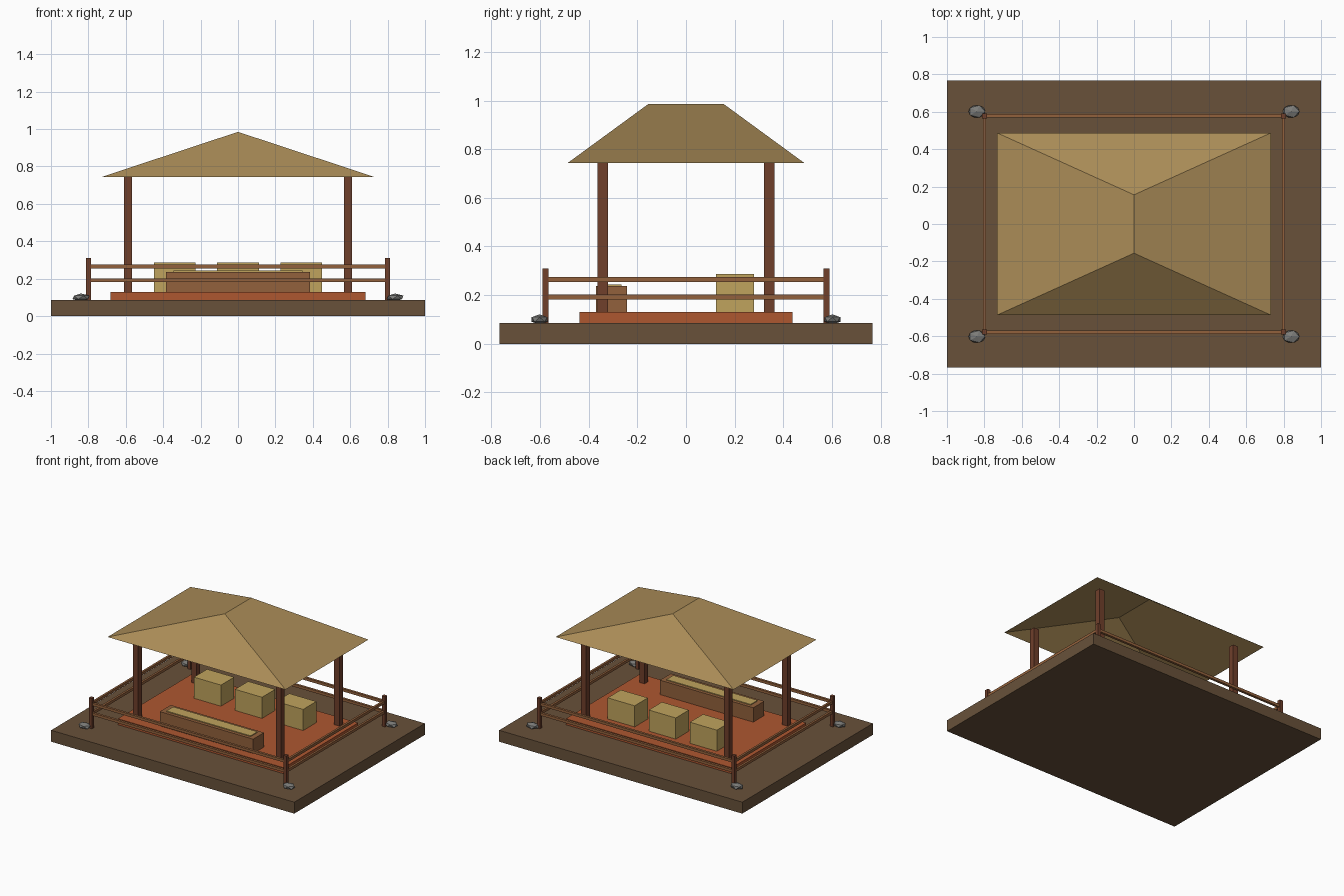
import bpy, bmesh
from mathutils import Matrix

if "Cube" in bpy.data.objects:
    bpy.data.objects.remove(bpy.data.objects["Cube"])


def material(name, rgb):
    m = bpy.data.materials.new(name)
    m.diffuse_color = (*rgb, 1)
    m.use_nodes = True
    m.node_tree.nodes["Principled BSDF"].inputs["Base Color"].default_value = m.diffuse_color
    return m


EARTH = material("earth", (0.14, 0.083, 0.042))
CLAY = material("clay", (0.42, 0.095, 0.03))
DARK_WOOD = material("dark_wood", (0.16, 0.05, 0.024))
WOOD = material("wood", (0.29, 0.12, 0.045))
THATCH = material("thatch", (0.40, 0.26, 0.095))
STRAW = material("straw", (0.53, 0.37, 0.11))
STONE = material("stone", (0.2, 0.2, 0.19))


def finish(name, bm, mat):
    bmesh.ops.recalc_face_normals(bm, faces=bm.faces)
    mesh = bpy.data.meshes.new(name)
    bm.to_mesh(mesh)
    bm.free()
    mesh.materials.append(mat)
    ob = bpy.data.objects.new(name, mesh)
    bpy.context.collection.objects.link(ob)
    return ob


def box(name, x, y, z, mat):
    """Box from (low, high) ranges on each axis."""
    bm = bmesh.new()
    mid = [sum(r) / 2 for r in (x, y, z)]
    size = [r[1] - r[0] for r in (x, y, z)]
    bmesh.ops.create_cube(bm, size=1, matrix=Matrix.LocRotScale(mid, None, size))
    return finish(name, bm, mat)


def around(c, width):
    return (c - width / 2, c + width / 2)


# Ground slab and raised floor
box("ground_slab", (-1, 1), (-0.767, 0.767), (0, 0.085), EARTH)
box("floor", (-0.682, 0.682), (-0.437, 0.437), (0.085, 0.13), CLAY)

# Corner posts, fence posts and stones
for sx, side in ((-1, "left"), (1, "right")):
    for sy, end in ((-1, "front"), (1, "back")):
        tag = f"{end}_{side}"
        box(f"roof_post_{tag}", around(sx * 0.588, 0.043), around(sy * 0.343, 0.043),
            (0.13, 0.755), DARK_WOOD)
        box(f"fence_post_{tag}", around(sx * 0.8, 0.026), around(sy * 0.578, 0.026),
            (0.085, 0.31), DARK_WOOD)
        bm = bmesh.new()
        bmesh.ops.create_icosphere(
            bm, subdivisions=1, radius=1,
            matrix=Matrix.LocRotScale((sx * 0.84, sy * 0.602, 0.1), None, (0.05, 0.038, 0.021)))
        finish(f"stone_{tag}", bm, STONE)

# Two fence rails on each side
for z, level in ((0.192, "lower"), (0.265, "upper")):
    for s, side, end in ((-1, "left", "front"), (1, "right", "back")):
        box(f"{level}_rail_{end}", (-0.8, 0.8), around(s * 0.578, 0.018), around(z, 0.02), WOOD)
        box(f"{level}_rail_{side}", around(s * 0.8, 0.016), (-0.578, 0.578), around(z, 0.02), WOOD)

# Feeding trough with straw fill
box("trough", (-0.384, 0.384), (-0.37, -0.242), (0.13, 0.237), WOOD)
box("trough_fill", (-0.346, 0.346), (-0.346, -0.266), (0.2, 0.243), STRAW)

# Straw bales
for i, x in enumerate((-0.338, 0, 0.338)):
    box(f"straw_bale_{i + 1}", around(x, 0.222), (0.124, 0.279), (0.13, 0.287), STRAW)

# Hipped roof shell, open underneath, ridge running front to back
bm = bmesh.new()
a, b, c, d = [bm.verts.new((x, y, 0.743)) for x, y in
              ((-0.732, -0.487), (0.732, -0.487), (0.732, 0.487), (-0.732, 0.487))]
front, back = [bm.verts.new((0, y, 0.985)) for y in (-0.156, 0.156)]
for f in ((a, b, front), (b, c, back, front), (c, d, back), (d, a, front, back)):
    bm.faces.new(f)
finish("roof", bm, THATCH)
